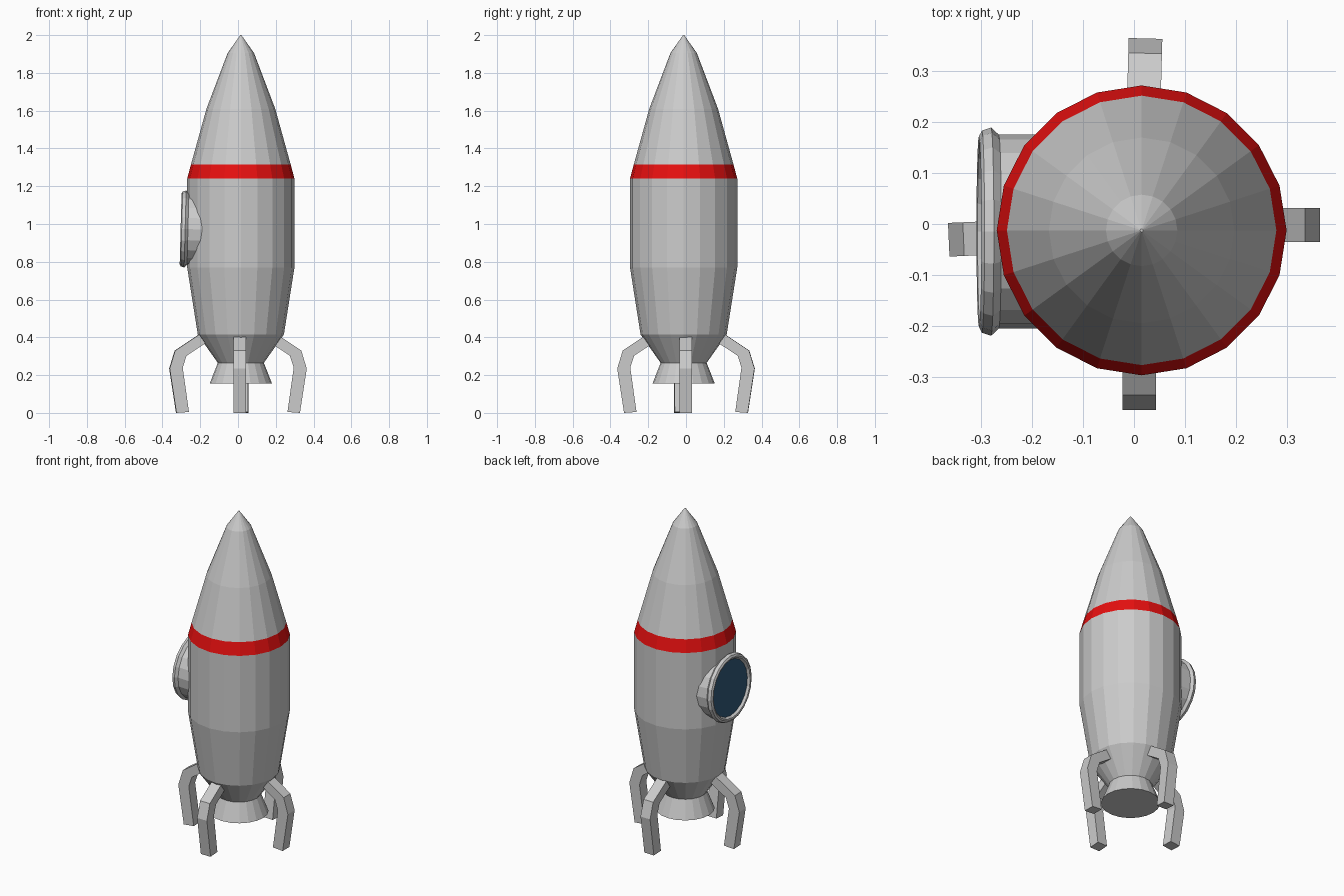
import bpy, bmesh
from math import pi, cos, sin, radians
from mathutils import Matrix, Vector

if "Cube" in bpy.data.objects:
    bpy.data.objects.remove(bpy.data.objects["Cube"])

CENTRE = Vector((0.015, -0.0125, 0))
SIDES = 20


def material(name, colour):
    m = bpy.data.materials.new(name)
    m.diffuse_color = (*colour, 1)
    m.use_nodes = True
    m.node_tree.nodes["Principled BSDF"].inputs["Base Color"].default_value = m.diffuse_color
    return m


def finish(name, bm, mat=None):
    bmesh.ops.recalc_face_normals(bm, faces=bm.faces)
    me = bpy.data.meshes.new(name)
    bm.to_mesh(me)
    bm.free()
    ob = bpy.data.objects.new(name, me)
    bpy.context.collection.objects.link(ob)
    if mat:
        me.materials.append(mat)
    return ob


def lathe(name, profile, matrix, cap_start=False, cap_end=False, mat=None):
    """Revolve (radius, height) points about the local z axis."""
    bm = bmesh.new()
    rings = [[bm.verts.new((r * cos(2 * pi * i / SIDES), r * sin(2 * pi * i / SIDES), h))
              for i in range(SIDES)] for r, h in profile]
    for a, b in zip(rings, rings[1:]):
        for i in range(SIDES):
            j = (i + 1) % SIDES
            bm.faces.new((a[i], a[j], b[j], b[i]))
    if cap_start:
        bm.faces.new(rings[0][::-1])
    if cap_end:
        bm.faces.new(rings[-1])
    bm.transform(matrix)
    return finish(name, bm, mat)


red = material("red", (0.8, 0.005, 0.005))
blue = material("blue_glass", (0.03, 0.1, 0.19))
upright = Matrix.Translation(CENTRE)

# Hull, stripe, nose cone and engine nozzle
lathe("hull", [(0.122, 0.265), (0.228, 0.415), (0.284, 0.77), (0.284, 1.24)], upright, True)
lathe("stripe", [(0.284, 1.24), (0.264, 1.315)], upright, mat=red)
lathe("nose_cone", [(0.264, 1.315), (0.182, 1.61), (0.07, 1.905), (0.003, 2.0)], upright, False, True)
lathe("nozzle", [(0.165, 0.155), (0.122, 0.265)], upright, True)

# Porthole facing -x, tipped slightly upwards
port = (Matrix.Translation((0, -0.015, 0.966)) @ Matrix.Rotation(radians(-88.5), 4, 'Y'))
lathe("porthole_frame", [(0.19, 0.15), (0.19, 0.265), (0.204, 0.28), (0.198, 0.298),
                         (0.187, 0.304), (0.178, 0.302), (0.168, 0.288)], port)
lathe("porthole_glass", [(0.17, 0.284), (0.17, 0.289)], port, True, True, blue)

# Bent landing legs: side profile in (radius, height), extruded to a flat bar
outer = [(0.328, 0.0), (0.364, 0.235), (0.335, 0.33), (0.20, 0.42)]
inner = [(0.262, 0.005), (0.295, 0.24), (0.275, 0.302), (0.165, 0.375)]
HALF = 0.033


def leg(name, angle, offset):
    bm = bmesh.new()
    rows = [[bm.verts.new((r, s * HALF + offset, z)) for (r, z), s in
             ((o, -1), (o, 1), (i, 1), (i, -1))] for o, i in zip(outer, inner)]
    for a, b in zip(rows, rows[1:]):
        for k in range(4):
            n = (k + 1) % 4
            bm.faces.new((a[k], a[n], b[n], b[k]))
    bm.faces.new(rows[0][::-1])
    bm.faces.new(rows[-1])
    bm.transform(Matrix.Rotation(radians(angle), 4, 'Z'))
    finish(name, bm)


for name, angle, offset in (("right_leg", 0, -0.002), ("back_leg", 88.5, -0.013),
                            ("left_leg", 182.5, 0.015), ("front_leg", 270, 0.010)):
    leg(name, angle, offset)
